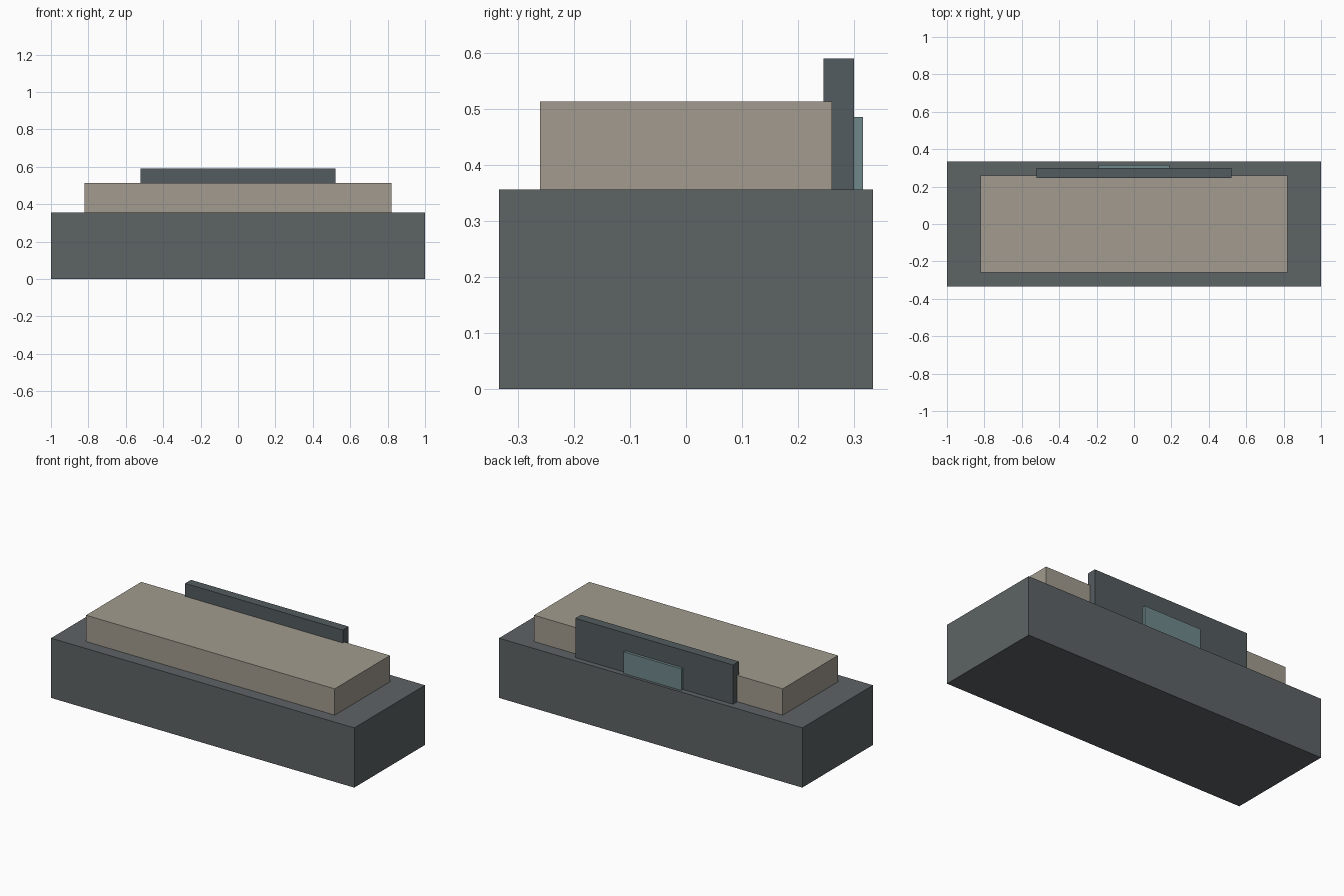
import bpy

if "Cube" in bpy.data.objects:
    bpy.data.objects.remove(bpy.data.objects["Cube"])


def material(name, rgb):
    mat = bpy.data.materials.new(name)
    mat.diffuse_color = (*rgb, 1.0)
    mat.use_nodes = True
    mat.node_tree.nodes["Principled BSDF"].inputs["Base Color"].default_value = mat.diffuse_color
    return mat


def box(name, x, y, z, mat):
    """Axis-aligned box from (min, max) ranges."""
    spans = (x, y, z)
    bpy.ops.mesh.primitive_cube_add(size=1, location=[(a + b) / 2 for a, b in spans])
    obj = bpy.context.object
    obj.name = name
    obj.scale = [b - a for a, b in spans]
    bpy.ops.object.transform_apply(location=False, rotation=False, scale=True)
    obj.data.materials.append(mat)
    return obj


dark_grey = material("dark_grey", (0.11, 0.125, 0.13))
beige = material("beige", (0.36, 0.33, 0.275))
slate = material("slate", (0.088, 0.107, 0.115))
teal = material("teal", (0.16, 0.25, 0.26))

BASE_TOP = 0.356

# Wide plinth
box("base", (-1, 1), (-0.333, 0.333), (0, BASE_TOP), dark_grey)
# Upper storey set back from the plinth edges
box("upper_block", (-0.82, 0.82), (-0.26, 0.26), (BASE_TOP, 0.513), beige)
# Taller slab along the back
box("back_panel", (-0.52, 0.52), (0.245, 0.30), (BASE_TOP, 0.59), slate)
# Small pane on the outside of the slab
box("back_window", (-0.19, 0.19), (0.30, 0.316), (BASE_TOP, 0.485), teal)
